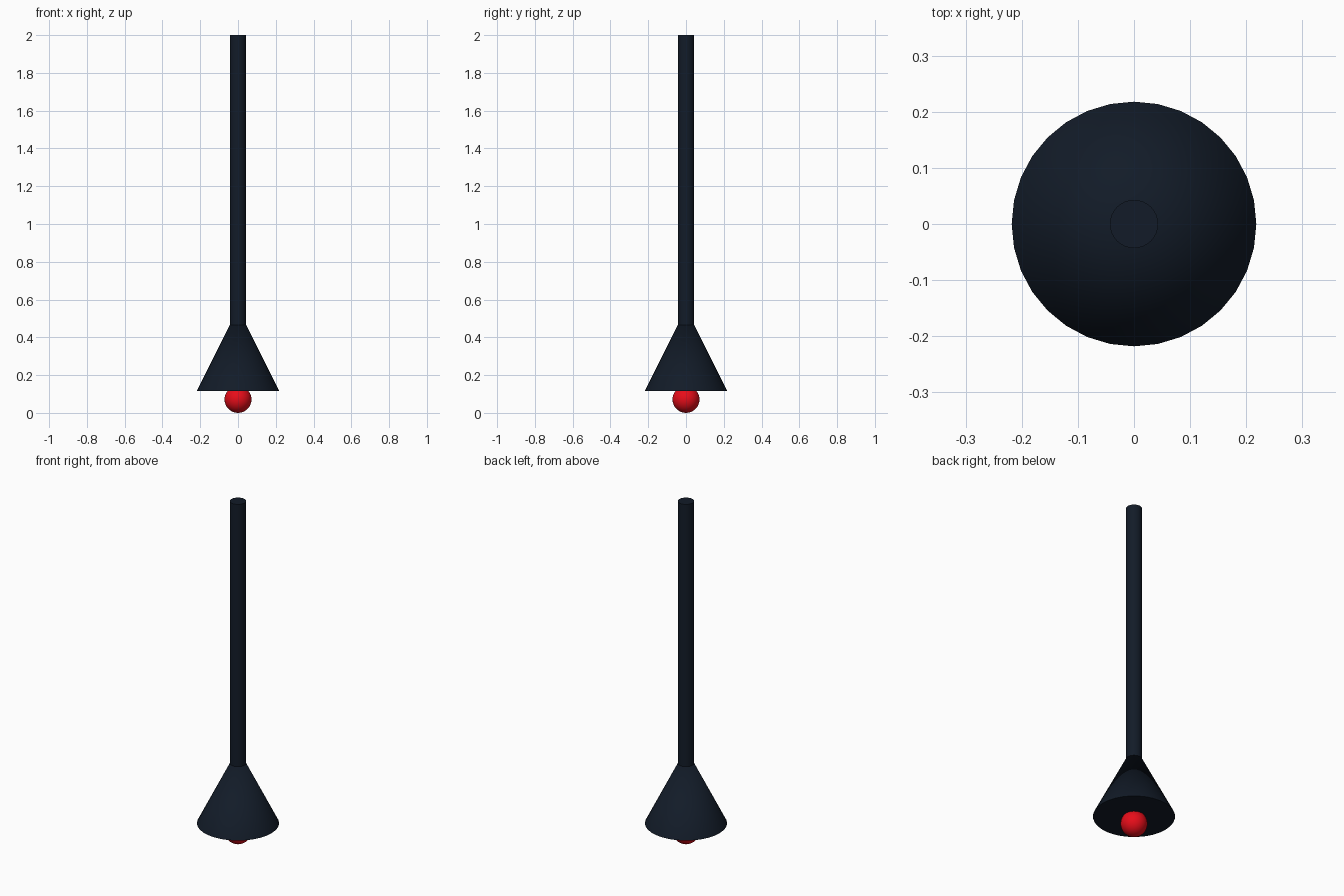
import bpy
import math

if "Cube" in bpy.data.objects:
    bpy.data.objects.remove(bpy.data.objects["Cube"])


def material(name, color):
    mat = bpy.data.materials.new(name)
    mat.diffuse_color = color
    mat.use_nodes = True
    mat.node_tree.nodes["Principled BSDF"].inputs["Base Color"].default_value = mat.diffuse_color
    return mat


def finish(name, mat):
    obj = bpy.context.object
    obj.name = name
    obj.data.materials.append(mat)
    bpy.ops.object.shade_smooth_by_angle(angle=math.radians(30))
    return obj


navy = material("dark_navy", (0.006, 0.011, 0.021, 1))
red = material("red", (0.8, 0.004, 0.01, 1))

SHADE_R, SHADE_Z = 0.218, 0.116      # rim radius and height
SHADE_H = SHADE_R * 2                # full cone, tip hidden in the stem
STEM_R, STEM_Z = 0.043, 0.40         # stem starts just inside the shade

# Conical shade
bpy.ops.mesh.primitive_cone_add(vertices=32, radius1=SHADE_R, radius2=0, depth=SHADE_H,
                                location=(0, 0, SHADE_Z + SHADE_H / 2))
finish("shade", navy)

# Long hanging stem
bpy.ops.mesh.primitive_cylinder_add(vertices=32, radius=STEM_R, depth=2 - STEM_Z,
                                    location=(0, 0, (2 + STEM_Z) / 2))
finish("stem", navy)

# Round bulb below the shade
BULB_R = 0.0715
bpy.ops.mesh.primitive_uv_sphere_add(segments=32, ring_count=16, radius=BULB_R,
                                     location=(0, 0, BULB_R))
finish("bulb", red)
